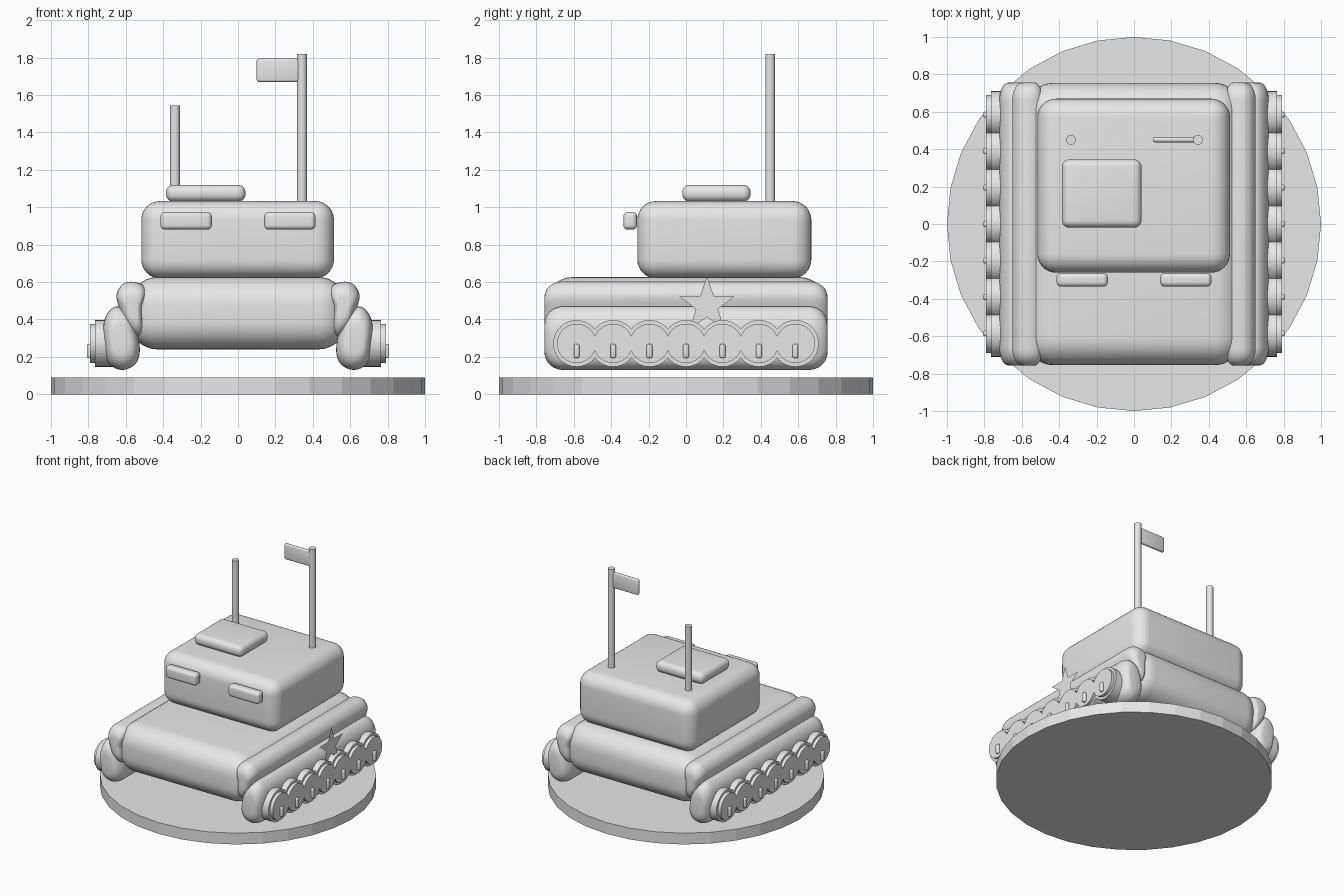
import bpy, bmesh, math
from mathutils import Vector

cube = bpy.data.objects.get("Cube")
if cube:
    bpy.data.objects.remove(cube, do_unlink=True)

grey = bpy.data.materials.new("light_grey")
grey.use_nodes = True
grey.diffuse_color = (0.8, 0.8, 0.8, 1)
grey.node_tree.nodes["Principled BSDF"].inputs["Base Color"].default_value = grey.diffuse_color


def add(name, bm, angle=35):
    """Turn a bmesh into a grey object, smooth below the given angle."""
    bmesh.ops.recalc_face_normals(bm, faces=bm.faces)
    mesh = bpy.data.meshes.new(name)
    bm.to_mesh(mesh)
    bm.free()
    mesh.materials.append(grey)
    obj = bpy.data.objects.new(name, mesh)
    bpy.context.collection.objects.link(obj)
    if angle:
        bpy.ops.object.select_all(action='DESELECT')
        obj.select_set(True)
        bpy.context.view_layer.objects.active = obj
        bpy.ops.object.shade_smooth_by_angle(angle=math.radians(angle))
    return obj


def rounded_box(name, lo, hi, radius, segments=6):
    lo, hi = Vector(lo), Vector(hi)
    bm = bmesh.new()
    bmesh.ops.create_cube(bm, size=1)
    for v in bm.verts:
        v.co = (lo + hi) / 2 + v.co * (hi - lo)
    bmesh.ops.bevel(bm, geom=bm.edges[:], offset=radius, segments=segments,
                    profile=0.5, affect='EDGES')
    return add(name, bm)


def lathe(bm, steps, sides, place):
    """Loft circles given as (distance, radius) and cap both ends."""
    rings = []
    for d, r in steps:
        angles = [2 * math.pi * i / sides for i in range(sides)]
        rings.append([bm.verts.new(place(r * math.sin(a), r * math.cos(a), d)) for a in angles])
    skin(bm, rings)


def skin(bm, rings):
    for a, b in zip(rings, rings[1:]):
        for i in range(len(a)):
            j = (i + 1) % len(a)
            bm.faces.new((a[i], a[j], b[j], b[i]))
    bm.faces.new(rings[0][::-1])
    bm.faces.new(rings[-1])


def smooth_loop(pts, n=4):
    """Closed Catmull-Rom curve through the points."""
    pts = [Vector(p) for p in pts]
    out = []
    for i in range(len(pts)):
        a, b, c, d = (pts[(i + k) % len(pts)] for k in (-1, 0, 1, 2))
        for s in range(n):
            t = s / n
            out.append((2 * b + (c - a) * t + (2 * a - 5 * b + 4 * c - d) * t * t
                        + (3 * b - a - 3 * c + d) * t ** 3) / 2)
    return out


def roll(name, profile, side, half, rounding, shrink):
    """Soft profile along y whose ends close in a rounded way."""
    loop = smooth_loop(profile)
    mid = sum(loop, Vector((0, 0))) / len(loop)
    bm = bmesh.new()
    arc = [math.pi / 2 * k / 6 for k in range(7)]
    ends = [(half - rounding + rounding * math.sin(a), 1 - shrink * (1 - math.cos(a))) for a in arc]
    stations = [(-y, s) for y, s in reversed(ends)] + ends
    rings = []
    for y, s in stations:
        ring = [mid + (p - mid) * s for p in loop]
        rings.append([bm.verts.new((side * p.x, y, p.y)) for p in ring])
    skin(bm, rings)
    add(name, bm, 50)


# Round stand
bm = bmesh.new()
lathe(bm, [(0, 1), (0.09, 1)], 32, lambda u, v, d: (u, v, d))
add("base_disc", bm, 0)

# Hull, turret, hatch and lamps
rounded_box("hull", (-.58, -.755, .24), (.58, .755, .627), .15, 8)
rounded_box("turret", (-.517, -.26, .62), (.513, .67, 1.033), .1, 8)
rounded_box("hatch", (-.385, -.02, 1.03), (.04, .345, 1.12), .04)
for side, label in ((1, "left"), (-1, "right")):
    x = .277 * side
    rounded_box(label + "_lamp", (x - .137, -.335, .88), (x + .137, -.262, .975), .025)

# Aerial, flag pole and flag
for name, x, top in (("aerial", -.337, 1.545), ("flag_pole", .342, 1.82)):
    bm = bmesh.new()
    lathe(bm, [(1.0, .026), (top, .026)], 24, lambda u, v, d: (x + u, .45 + v, d))
    add(name, bm)
rounded_box("flag", (.1, .437, 1.67), (.335, .464, 1.795), .012, 3)

# Fenders, tracks and road wheels on both sides
fender = [(.65, .53), (.62, .585), (.57, .602), (.51, .585), (.49, .54), (.508, .46),
          (.505, .38), (.51, .33), (.54, .31), (.6, .36), (.632, .45)]
track = [(.715, .26), (.72, .36), (.7, .43), (.65, .47), (.58, .44), (.54, .34),
         (.525, .23), (.55, .16), (.62, .13), (.69, .165)]
for side, label in ((1, "left"), (-1, "right")):
    roll(label + "_fender", fender, side, .757, .09, .6)
    roll(label + "_track", track, side, .757, .1, .55)
    for i in range(7):
        y = (i - 3) * .195
        bm = bmesh.new()
        lathe(bm, [(.62, .125), (.765, .125), (.765, .105), (.79, .105)], 32,
              lambda u, v, d: (side * d, y + u, .272 + v))
        add(f"{label}_wheel_{i + 1}", bm)
        xs = sorted((side * .76, side * .808))
        rounded_box(f"{label}_hub_{i + 1}", (xs[0], y - .015, .193), (xs[1], y + .015, .27), .01, 3)

# Flat star on the left flank
bm = bmesh.new()
points = []
for k in range(10):
    r = .062 if k % 2 else .155
    a = math.pi * k / 5
    points.append(bm.verts.new((.745, .112 + r * math.sin(a), .475 + r * math.cos(a))))
bm.faces.new(points[::-1])
add("star_plate", bm, 0)
